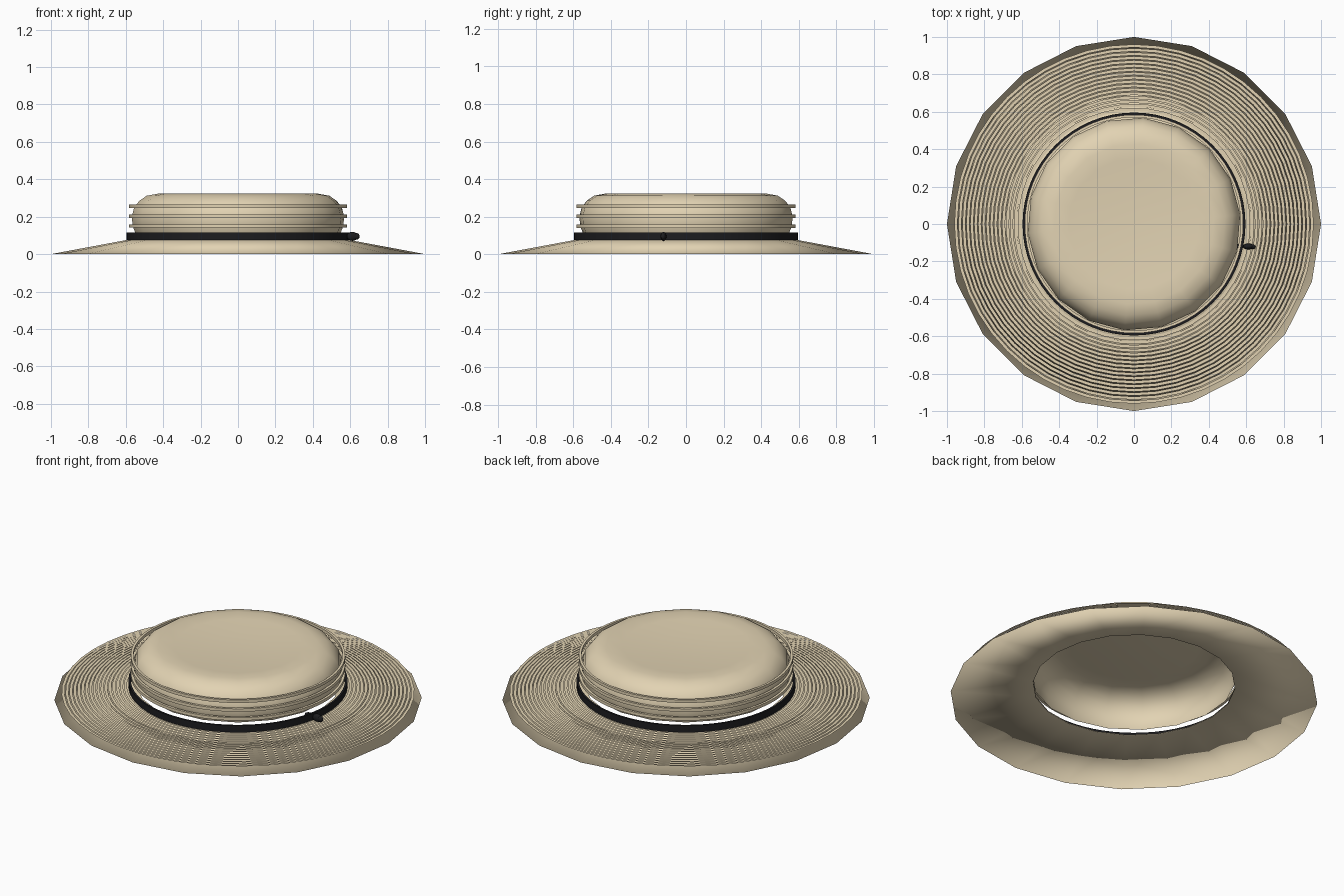
import bpy, math

if "Cube" in bpy.data.objects:
    bpy.data.objects.remove(bpy.data.objects["Cube"])


def material(name, rgb):
    m = bpy.data.materials.new(name)
    m.diffuse_color = (*rgb, 1)
    m.use_nodes = True
    m.node_tree.nodes["Principled BSDF"].inputs["Base Color"].default_value = m.diffuse_color
    return m


STRAW = material("straw", (0.76, 0.65, 0.45))
BLACK = material("black_ribbon", (0.012, 0.012, 0.014))


def lathe(name, profile, sides, mat, closed=False, turn=0.0, sharp=50):
    """Spin (radius, height) points around z; a radius of 0 makes a pole."""
    verts, rows, faces = [], [], []
    for r, z in profile:
        if r == 0:
            rows.append([len(verts)] * sides)
            verts.append((0, 0, z))
            continue
        rows.append(list(range(len(verts), len(verts) + sides)))
        for i in range(sides):
            a = turn + math.tau * i / sides
            verts.append((r * math.cos(a), r * math.sin(a), z))
    pairs = list(zip(rows, rows[1:]))
    if closed:
        pairs.append((rows[-1], rows[0]))
    for low, high in pairs:
        for i in range(sides):
            j = (i + 1) % sides
            faces.append(list(dict.fromkeys((low[i], low[j], high[j], high[i]))))
    mesh = bpy.data.meshes.new(name)
    mesh.from_pydata(verts, [], faces)
    mesh.materials.append(mat)
    obj = bpy.data.objects.new(name, mesh)
    bpy.context.collection.objects.link(obj)
    mesh.shade_smooth()
    if sharp:
        mesh.set_sharp_from_angle(angle=math.radians(sharp))
    return obj


def hoop(name, r, z, half_w, half_h, sides, mat):
    """Ring with a rectangular section."""
    section = [(r - half_w, z - half_h), (r + half_w, z - half_h),
               (r + half_w, z + half_h), (r - half_w, z + half_h)]
    return lathe(name, section, sides, mat, closed=True)


# Brim: low-sided sloping shell, top and underside smoothed across the rim
INNER, TOP_Z = 0.55, 0.084
lathe("brim", [(INNER, 0.078), (1.0, 0.0), (INNER, TOP_Z)], 20, STRAW, sharp=0)

# Thin flat straw rows stepping down over the brim
ROWS, STEP = 17, 0.0212
for k in range(ROWS):
    r = 0.605 + k * STEP
    z = 0.079 - 0.037 * k / (ROWS - 1)
    lathe(f"brim_row_{k + 1}", [(r + 0.0165, z), (r, z)], 48, STRAW)

# Crown: open shell with a bulging wall and a shallow dip in the top
lathe("crown", [(0.552, 0.115), (0.565, 0.15), (0.570, 0.20),
                (0.557, 0.25), (0.53, 0.285), (0.49, 0.312), (0.43, 0.323),
                (0.35, 0.318), (0.18, 0.308), (0, 0.306)],
      18, STRAW, turn=math.radians(5))

# Thin cords around the crown
for k, z in enumerate((0.15, 0.203, 0.256)):
    hoop(f"crown_cord_{k + 1}", 0.577, z, 0.007, 0.009, 64, STRAW)

# Ribbon around the foot of the crown
hoop("ribbon", 0.590, 0.096, 0.006, 0.020, 64, BLACK)


# Knot on the ribbon
def blob(name, loc, size):
    bpy.ops.mesh.primitive_uv_sphere_add(segments=12, ring_count=8, radius=1, location=loc)
    obj = bpy.context.object
    obj.name = name
    obj.scale = size
    obj.data.materials.append(BLACK)
    bpy.ops.object.shade_smooth()


blob("knot", (0.612, -0.12, 0.095), (0.030, 0.016, 0.024))
blob("knot_tip", (0.634, -0.122, 0.095), (0.016, 0.013, 0.018))
blob("knot_tail", (0.560, -0.118, 0.094), (0.034, 0.012, 0.018))
